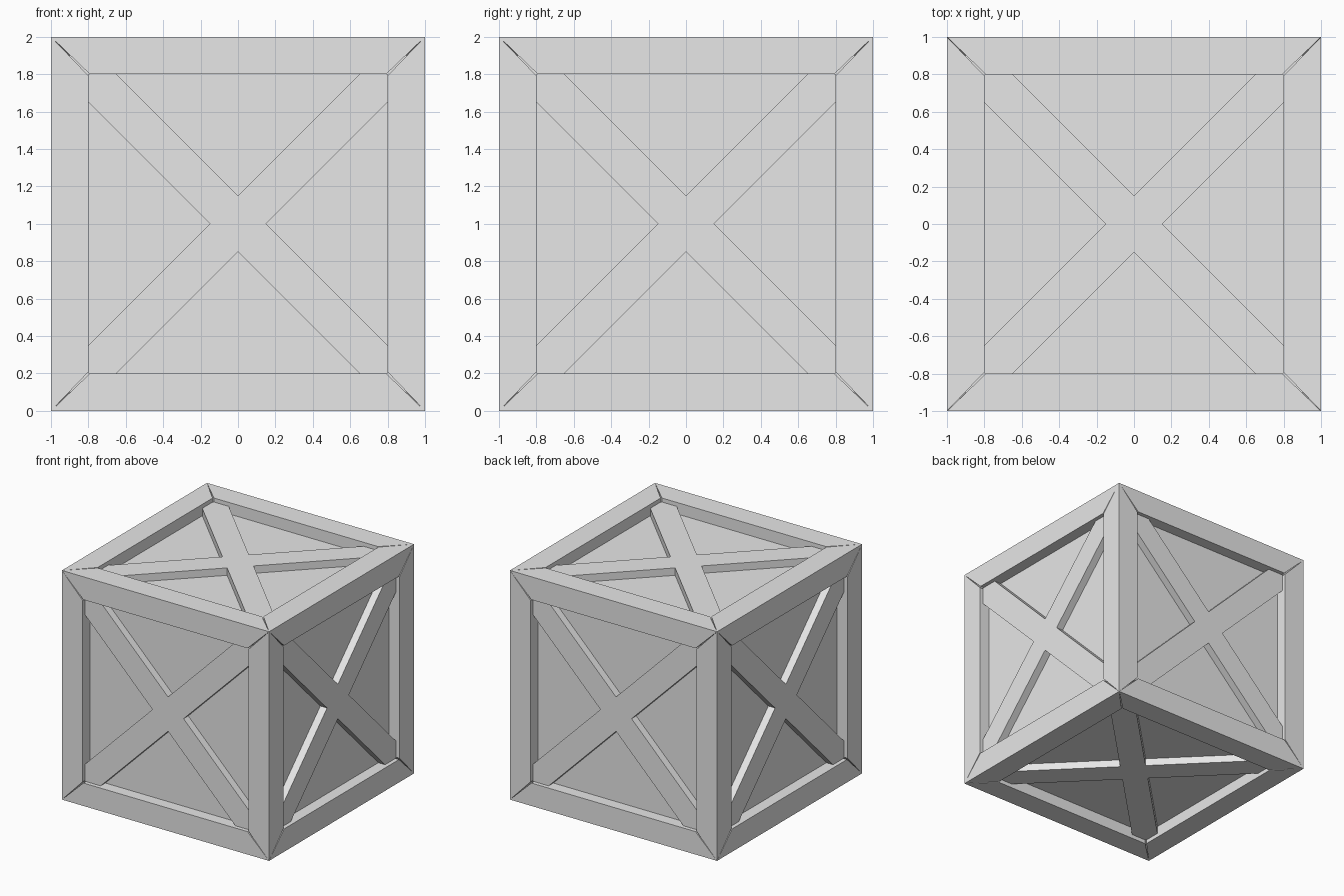
import bpy
import bmesh
from math import pi
from mathutils import Matrix, Vector

default = bpy.data.objects.get("Cube")
if default:
    bpy.data.objects.remove(default)

OUTER, INNER = 1.0, 0.8      # half sizes of the frame
PANEL, BRACE = 0.9, 0.965    # distance of panel and brace faces from the centre
NOTCH = 0.15                 # where the brace edges cross the face axes
SLIT = 0.008                 # small opening at the inner end of each mitre
LIFT = Matrix.Translation((0, 0, 1))

grey = bpy.data.materials.new("light_grey")
grey.use_nodes = True
colour = (0.8, 0.8, 0.8, 1)
grey.diffuse_color = colour
grey.node_tree.nodes["Principled BSDF"].inputs["Base Color"].default_value = colour


def add_object(name, bm, matrix):
    bm.transform(LIFT @ matrix)
    bmesh.ops.recalc_face_normals(bm, faces=bm.faces)
    mesh = bpy.data.meshes.new(name)
    bm.to_mesh(mesh)
    bm.free()
    mesh.materials.append(grey)
    obj = bpy.data.objects.new(name, mesh)
    bpy.context.collection.objects.link(obj)
    return obj


def turn(angle, axis):
    return Matrix.Rotation(angle, 4, axis)


# Recessed panels: one solid core
core = bmesh.new()
bmesh.ops.create_cube(core, size=2 * PANEL)
add_object("panel_core", core, Matrix())


# Cross brace: X outline clipped to the frame opening, extruded outward
def cross_brace(name, matrix):
    bm = bmesh.new()
    arm = [(NOTCH, 0), (INNER, INNER - NOTCH), (INNER, INNER), (INNER - NOTCH, INNER)]
    outline = [turn(k * pi / 2, 'Z') @ Vector((x, y, PANEL - 0.02))
               for k in range(4) for x, y in arm]
    face = bm.faces.new([bm.verts.new(p) for p in outline])
    result = bmesh.ops.extrude_face_region(bm, geom=[face])
    top = [v for v in result["geom"] if isinstance(v, bmesh.types.BMVert)]
    bmesh.ops.translate(bm, verts=top, vec=(0, 0, BRACE - PANEL + 0.02))
    add_object(name, bm, matrix)


sides = {
    "top": Matrix(), "bottom": turn(pi, 'X'),
    "front": turn(pi / 2, 'X'), "back": turn(-pi / 2, 'X'),
    "left": turn(pi / 2, 'Y'), "right": turn(-pi / 2, 'Y'),
}
for side, matrix in sides.items():
    cross_brace(side + "_cross_brace", matrix)


# Frame beam along x, mitred at both ends to meet two other beams
def frame_beam(name, matrix):
    bm = bmesh.new()
    section = [(OUTER, OUTER), (INNER, OUTER), (INNER, INNER), (OUTER, INNER)]
    rings = []
    for end in (-1, 1):
        ring = []
        for y, z in section:
            reach = OUTER if min(y, z) == OUTER else INNER - SLIT
            ring.append(bm.verts.new((end * reach, y, z)))
        rings.append(ring)
        # two mitre faces per end
        bm.faces.new((ring[0], ring[1], ring[2]))
        bm.faces.new((ring[0], ring[2], ring[3]))
    a, b = rings
    for i in range(4):
        j = (i + 1) % 4
        bm.faces.new((a[i], a[j], b[j], b[i]))
    add_object(name, bm, matrix)


directions = {"crosswise": Matrix(), "lengthwise": turn(pi / 2, 'Z'),
              "upright": turn(pi / 2, 'Y')}
for direction, matrix in directions.items():
    for k in range(4):
        frame_beam(f"{direction}_frame_beam_{k + 1}", matrix @ turn(k * pi / 2, 'X'))
